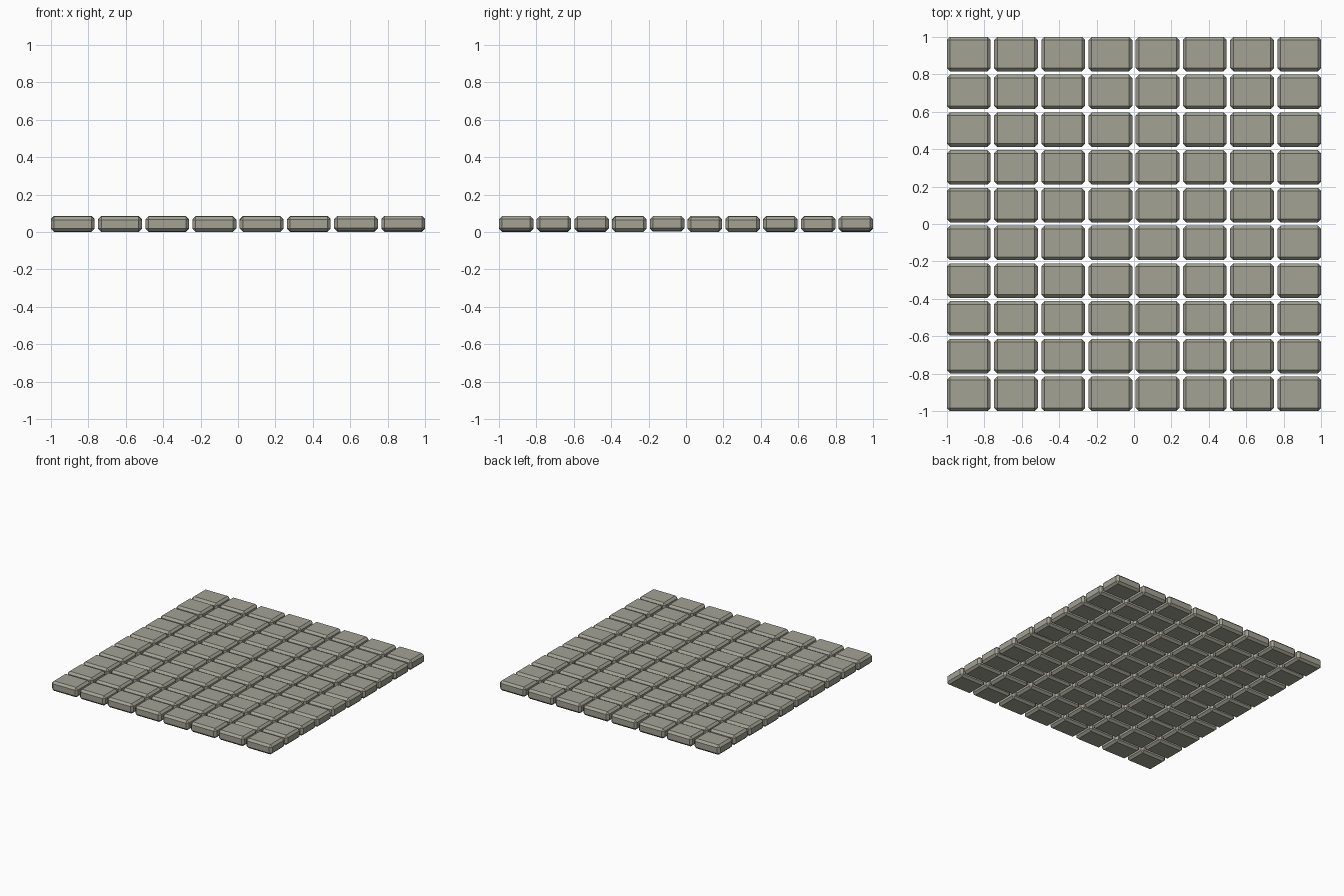
import bpy, bmesh, random
from mathutils import Matrix, Vector

if "Cube" in bpy.data.objects:
    bpy.data.objects.remove(bpy.data.objects["Cube"])

random.seed(4)
COLS, ROWS = 8, 10
W, D, H = 0.234, 0.184, 0.081      # stone size
CHAMFER = 0.017

stone = bpy.data.materials.new("weathered grey stone")
stone.diffuse_color = (0.36, 0.36, 0.30, 1)
stone.use_nodes = True
stone.node_tree.nodes["Principled BSDF"].inputs["Base Color"].default_value = stone.diffuse_color


def paving_stone(name, x, y):
    """One chamfered block, very slightly uneven in height."""
    bm = bmesh.new()
    bmesh.ops.create_cube(bm, size=1, matrix=Matrix.Diagonal((W, D, H, 1)))
    bmesh.ops.bevel(bm, geom=bm.edges[:], offset=CHAMFER, segments=1,
                    profile=0.5, affect='EDGES')
    lift = random.uniform(0.0, 0.005)
    bmesh.ops.translate(bm, verts=bm.verts, vec=Vector((x, y, H / 2 + lift)))
    mesh = bpy.data.meshes.new(name)
    bm.to_mesh(mesh)
    bm.free()
    mesh.materials.append(stone)
    obj = bpy.data.objects.new(name, mesh)
    bpy.context.collection.objects.link(obj)


# Grid of separate stones with open joints
for r in range(ROWS):
    for c in range(COLS):
        x = -1 + W / 2 + c * (2 - W) / (COLS - 1)
        y = -1 + D / 2 + r * (2 - D) / (ROWS - 1)
        paving_stone(f"paving_stone_{r + 1}_{c + 1}", x, y)
